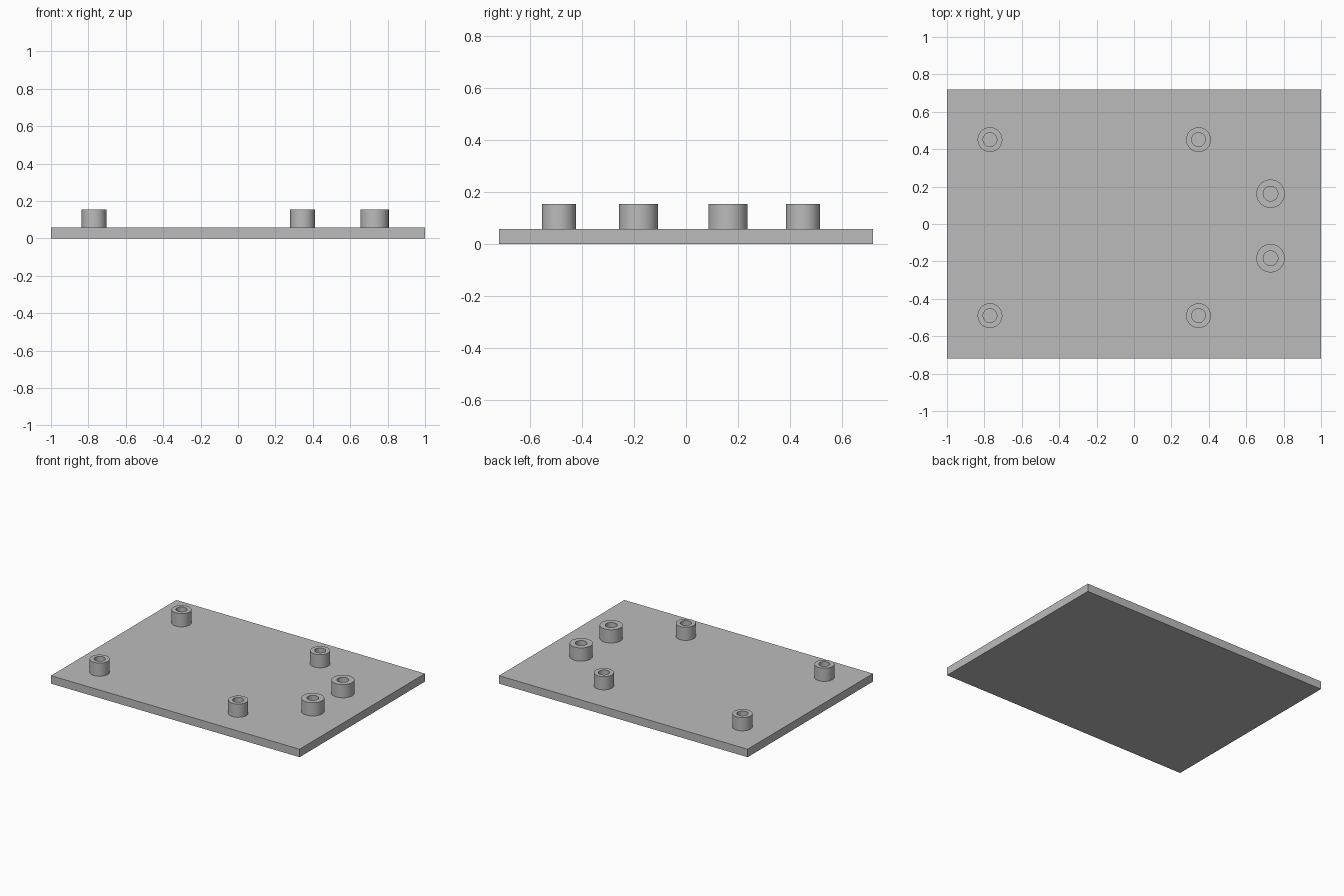
import bpy
import bmesh
from math import cos, sin, tau

cube = bpy.data.objects.get("Cube")
if cube:
    bpy.data.objects.remove(cube, do_unlink=True)

PLATE_TOP = 0.058
POST_TOP = 0.154
SEGMENTS = 48

grey = bpy.data.materials.new("plain grey")
grey.use_nodes = True
colour = (0.5, 0.5, 0.5, 1)
grey.diffuse_color = colour
grey.node_tree.nodes["Principled BSDF"].inputs["Base Color"].default_value = colour


def add_object(name, bm):
    bmesh.ops.recalc_face_normals(bm, faces=bm.faces)
    mesh = bpy.data.meshes.new(name)
    bm.to_mesh(mesh)
    bm.free()
    mesh.materials.append(grey)
    obj = bpy.data.objects.new(name, mesh)
    bpy.context.collection.objects.link(obj)
    return obj


def add_post(name, x, y, radius, bore):
    """Hollow standoff: outer wall, flat rim and bore down to the plate."""
    bm = bmesh.new()
    profile = [(radius, PLATE_TOP), (radius, POST_TOP), (bore, POST_TOP), (bore, PLATE_TOP)]
    rings = [[bm.verts.new((r * cos(tau * i / SEGMENTS), r * sin(tau * i / SEGMENTS), z))
              for i in range(SEGMENTS)] for r, z in profile]
    for a, b in zip(rings, rings[1:] + rings[:1]):
        for i in range(SEGMENTS):
            j = (i + 1) % SEGMENTS
            bm.faces.new((a[i], a[j], b[j], b[i]))
    post = add_object(name, bm)
    post.location = (x, y, 0)
    bpy.ops.object.select_all(action="DESELECT")
    post.select_set(True)
    bpy.context.view_layer.objects.active = post
    bpy.ops.object.shade_smooth_by_angle()


# Base plate
bm = bmesh.new()
bmesh.ops.create_cube(bm, size=1)
bmesh.ops.scale(bm, vec=(2, 1.44, PLATE_TOP), verts=bm.verts)
bmesh.ops.translate(bm, vec=(0, 0, PLATE_TOP / 2), verts=bm.verts)
add_object("base_plate", bm)

# Four small standoffs in a rectangle
for side, x in (("right", -0.77), ("left", 0.345)):
    for end, y in (("front", -0.49), ("back", 0.451)):
        add_post(f"{end}_{side}_standoff", x, y, 0.066, 0.037)

# Two larger standoffs near the left edge
for end, y in (("front", -0.183), ("back", 0.162)):
    add_post(f"{end}_large_standoff", 0.73, y, 0.076, 0.039)
